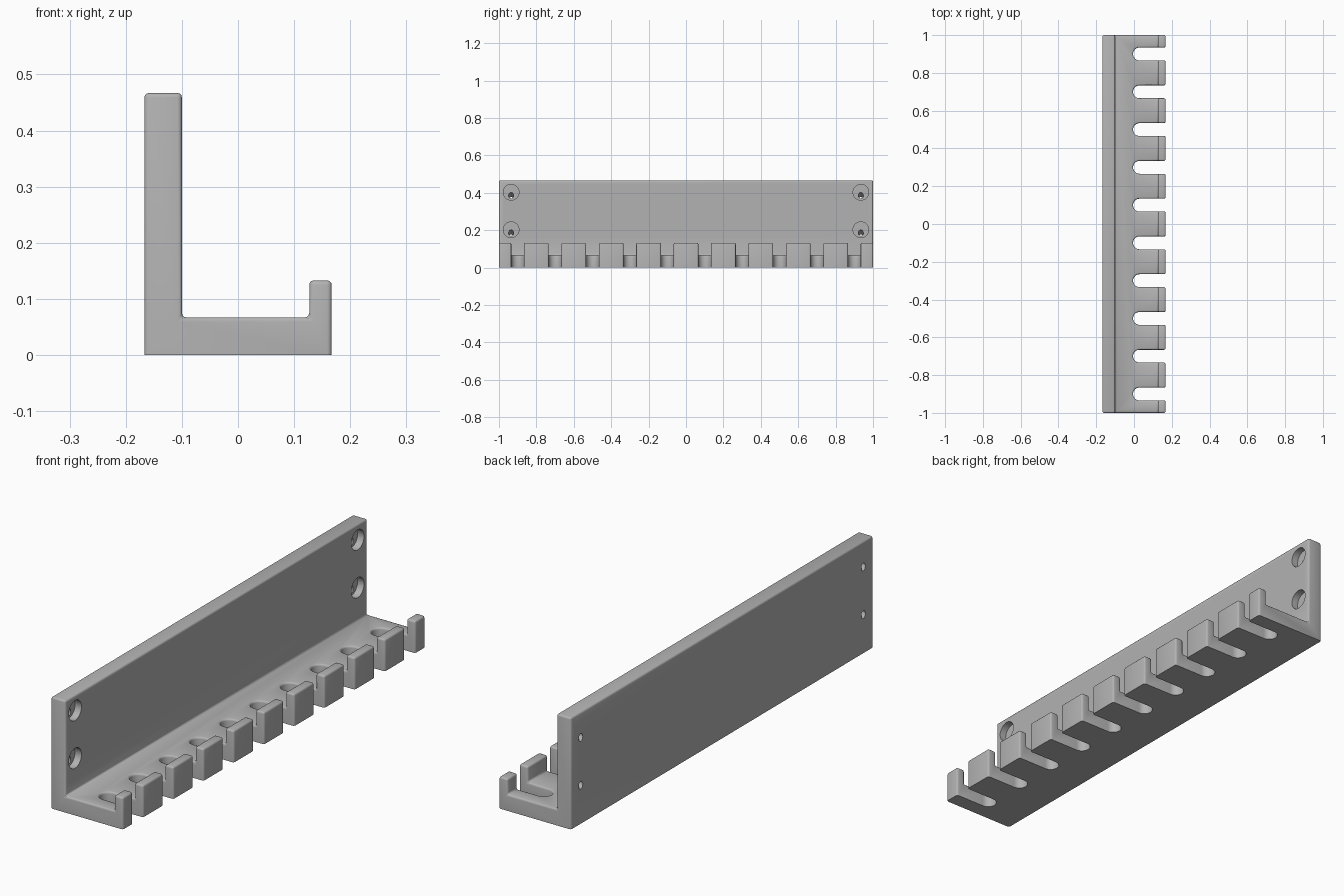
import bpy, bmesh, math
from mathutils import Vector

if "Cube" in bpy.data.objects:
    bpy.data.objects.remove(bpy.data.objects["Cube"])

BACK, FRONT = -0.167, 0.167      # depth limits
WALL, LIP = -0.1, 0.127          # inner faces of back plate and lip
TOP, FLOOR, LIP_TOP = 0.467, 0.067, 0.133
SLOT_R = 0.034


def make_object(name, bm):
    bmesh.ops.recalc_face_normals(bm, faces=bm.faces)
    mesh = bpy.data.meshes.new(name)
    bm.to_mesh(mesh)
    bm.free()
    obj = bpy.data.objects.new(name, mesh)
    bpy.context.collection.objects.link(obj)
    return obj


def prism(bm, points, offset):
    """Extrude a closed outline along an offset."""
    face = bm.faces.new([bm.verts.new(p) for p in points])
    ext = bmesh.ops.extrude_face_region(bm, geom=[face], use_keep_orig=True)
    moved = [v for v in ext["geom"] if isinstance(v, bmesh.types.BMVert)]
    bmesh.ops.translate(bm, verts=moved, vec=offset)


def rod(bm, start, end, radius, sides=32):
    """Cylinder between two points."""
    a, b = Vector(start), Vector(end)
    turn = (b - a).to_track_quat('Z', 'Y').to_matrix().to_4x4()
    turn.translation = (a + b) / 2
    bmesh.ops.create_cone(bm, cap_ends=True, segments=sides, radius1=radius,
                          radius2=radius, depth=(b - a).length, matrix=turn)


def cut(obj, bm):
    """Subtract a cutter mesh and apply the result."""
    cutter = make_object("cutter", bm)
    cutter.hide_render = True
    mod = obj.modifiers.new("cut", 'BOOLEAN')
    mod.operation, mod.solver, mod.object = 'DIFFERENCE', 'EXACT', cutter
    bpy.context.view_layer.update()
    graph = bpy.context.evaluated_depsgraph_get()
    mesh = bpy.data.meshes.new_from_object(obj.evaluated_get(graph))
    obj.modifiers.clear()
    obj.data = mesh
    bpy.data.objects.remove(cutter)


# J-shaped bracket running along y
outline = [(BACK, 0), (FRONT, 0), (FRONT, LIP_TOP), (LIP, LIP_TOP),
           (LIP, FLOOR), (WALL, FLOOR), (WALL, TOP), (BACK, TOP)]
bm = bmesh.new()
prism(bm, [(x, -1, z) for x, z in outline], (0, 2, 0))
rack = make_object("slotted_wall_rack", bm)

# Ten round-ended slots through the shelf and lip
bm = bmesh.new()
for i in range(10):
    y = -0.9 + 0.2 * i
    arc = [math.pi * (0.5 + k / 16) for k in range(17)]
    pts = [(SLOT_R - 0.005 + SLOT_R * math.cos(t), y + SLOT_R * math.sin(t), -0.1)
           for t in arc]
    pts += [(0.3, y - SLOT_R, -0.1), (0.3, y + SLOT_R, -0.1)]
    prism(bm, pts, (0, 0, 0.5))
cut(rack, bm)

# Round every edge except those on the flat underside
bm = bmesh.new()
bm.from_mesh(rack.data)
bmesh.ops.remove_doubles(bm, verts=bm.verts, dist=1e-5)
bmesh.ops.dissolve_limit(bm, angle_limit=0.02, verts=bm.verts, edges=bm.edges)
edges = [e for e in bm.edges
         if e.calc_face_angle(0) > math.radians(30)
         and max(v.co.z for v in e.verts) > 0.001]
bmesh.ops.bevel(bm, geom=edges, offset=0.008, offset_type='OFFSET', segments=3,
                profile=0.5, affect='EDGES', clamp_overlap=False)
bm.to_mesh(rack.data)
bm.free()

# Screw pockets with pilot holes sloping down to the back
bm = bmesh.new()
for y in (-0.935, 0.935):
    for z in (0.203, 0.403):
        rod(bm, (WALL - 0.03, y, z), (WALL + 0.05, y, z), 0.042)
cut(rack, bm)
bm = bmesh.new()
for y in (-0.935, 0.935):
    for z in (0.203, 0.403):
        rod(bm, (BACK - 0.03, y, z - 0.063), (WALL - 0.015, y, z - 0.006), 0.0135, 20)
cut(rack, bm)

# Single plain grey finish
grey = bpy.data.materials.new("plain_grey")
grey.use_nodes = True
colour = (0.45, 0.45, 0.45, 1)
grey.diffuse_color = colour
grey.node_tree.nodes["Principled BSDF"].inputs["Base Color"].default_value = colour
rack.data.materials.clear()
rack.data.materials.append(grey)

bpy.ops.object.select_all(action='DESELECT')
rack.select_set(True)
bpy.context.view_layer.objects.active = rack
bpy.ops.object.shade_smooth_by_angle(angle=math.radians(35))
